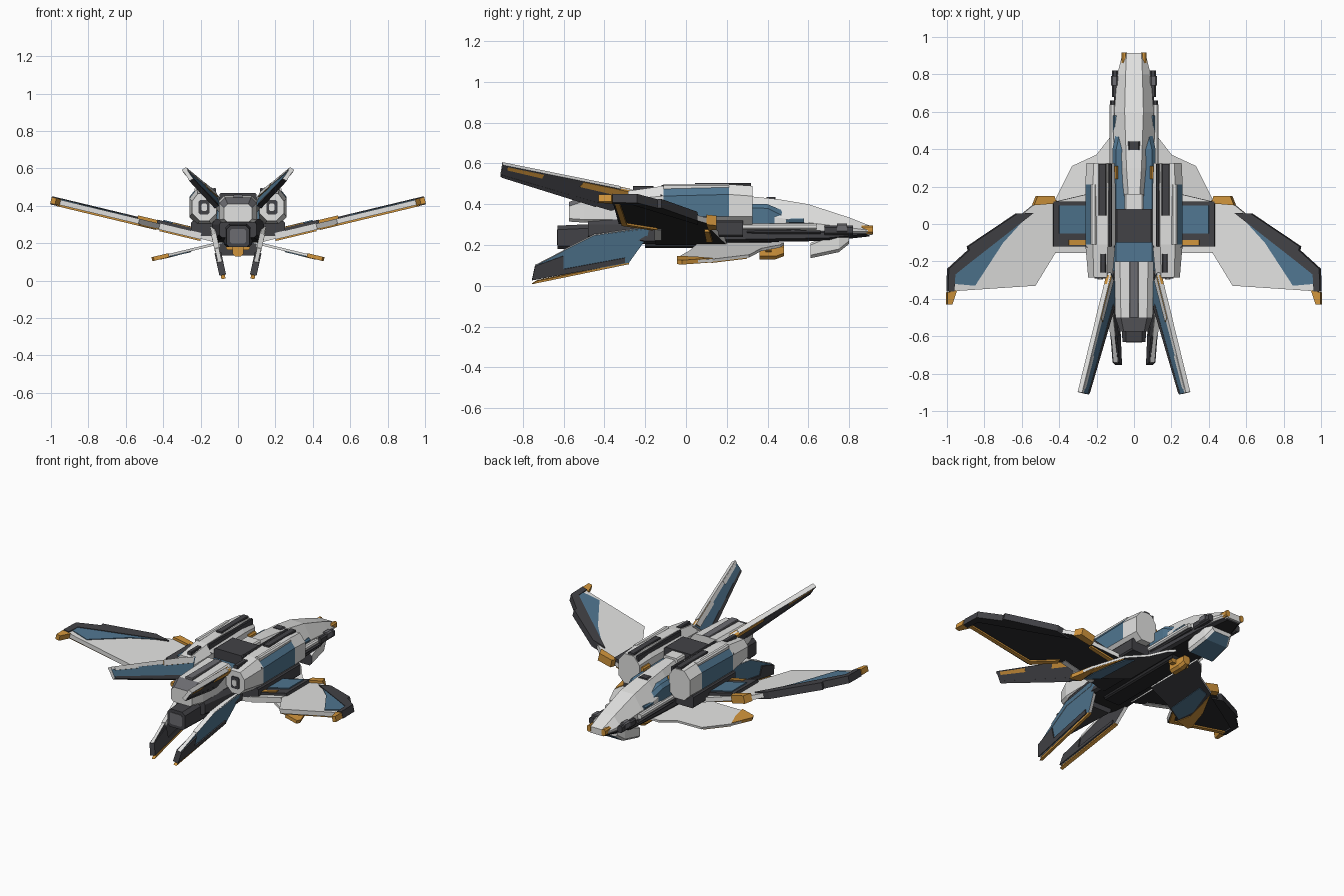
import bpy, bmesh
from mathutils import Vector

if "Cube" in bpy.data.objects:
    bpy.data.objects.remove(bpy.data.objects["Cube"])

# Flat colours
COLORS = [("white_hull", (0.76, 0.76, 0.75)), ("blue_panel", (0.08, 0.18, 0.28)),
          ("orange_trim", (0.64, 0.30, 0.045)), ("dark_grey", (0.055, 0.055, 0.062)),
          ("black_underside", (0.022, 0.022, 0.024)), ("mid_grey", (0.15, 0.15, 0.165))]
MATS = []
for n, c in COLORS:
    m = bpy.data.materials.new(n)
    m.diffuse_color = (*c, 1)
    m.use_nodes = True
    m.node_tree.nodes["Principled BSDF"].inputs["Base Color"].default_value = m.diffuse_color
    MATS.append(m)
WHITE, BLUE, ORANGE, DARK, BLACK, GREY = range(6)


def finish(name, bm):
    bmesh.ops.recalc_face_normals(bm, faces=bm.faces)
    me = bpy.data.meshes.new(name)
    bm.to_mesh(me)
    bm.free()
    for m in MATS:
        me.materials.append(m)
    ob = bpy.data.objects.new(name, me)
    bpy.context.collection.objects.link(ob)


def slab(name, pts, t, top=WHITE, bottom=None, edge=None, mirror=True):
    """Flat plate through 3D points, thickness t; top is the side facing up/inwards."""
    bottom = top if bottom is None else bottom
    edge = top if edge is None else edge
    pts = [Vector(p) for p in pts]
    n = Vector()
    for a, b in zip(pts, pts[1:] + pts[:1]):
        n += a.cross(b)
    n.normalize()
    if n.z < 0:
        n = -n
    bm = bmesh.new()
    for s in ((1, -1) if mirror else (1,)):
        f = Vector((s, 1, 1))
        up = [bm.verts.new((p + n * t / 2) * f) for p in pts]
        lo = [bm.verts.new((p - n * t / 2) * f) for p in pts]
        bm.faces.new(up).material_index = top
        bm.faces.new(lo[::-1]).material_index = bottom
        for i in range(len(pts)):
            j = (i + 1) % len(pts)
            bm.faces.new((up[i], lo[i], lo[j], up[j])).material_index = edge
    finish(name, bm)


def loft(name, secs, cx=0.0, rule=WHITE, cb=0.015):
    """Eight-sided hull along y; section = (y, half width, z low, z high, roof chamfer x, z)."""
    bm = bmesh.new()
    for s in ((1, -1) if cx else (1,)):
        rings = []
        for y, w, zb, zt, ax, az in secs:
            half = [(w - ax, zt), (w, zt - az), (w, zb + cb), (w - cb, zb)]
            ring = half + [(-x, z) for x, z in half[::-1]]
            rings.append([bm.verts.new((s * (cx + x), y, z)) for x, z in ring])
        bm.faces.new(rings[0])
        bm.faces.new(rings[-1][::-1])
        for a, b in zip(rings, rings[1:]):
            for i in range(8):
                j = (i + 1) % 8
                bm.faces.new((a[i], a[j], b[j], b[i]))
    bmesh.ops.recalc_face_normals(bm, faces=bm.faces)
    for f in bm.faces:
        f.material_index = rule(f.calc_center_median(), f.normal) if callable(rule) else rule
    finish(name, bm)


def box(name, x0, x1, y0, y1, z0, z1, mat, c=0.008):
    """Chamfered box; mirrored when it is off centre."""
    w = (x1 - x0) / 2
    loft(name, [(y1, w, z0, z1, c, c), (y0, w, z0, z1, c, c)], (x0 + x1) / 2, mat, c)


# Fuselage
loft("upper_nose_hull", [(0.915, .06, .25, .29, .02, .02), (0.8, .09, .25, .335, .045, .05),
     (0.6, .105, .25, .40, .055, .09), (0.45, .11, .26, .425, .065, .09),
     (0.3, .09, .27, .44, .05, .08), (0.15, .06, .30, .45, .03, .06)])
loft("lower_hull", [(0.9, .055, .242, .265, .01, .01), (0.7, .105, .22, .28, .02, .02),
     (0.4, .12, .215, .30, .02, .02), (-0.2, .14, .205, .33, .02, .03), (-0.48, .10, .23, .33, .02, .03)],
     rule=lambda c, n: BLACK if n.z < -.6 else DARK)
loft("spine_sides", [(0.52, .09, .27, .35, .02, .03), (0.4, .115, .27, .40, .02, .02),
     (-0.25, .115, .27, .41, .02, .02)], rule=BLUE)
box("spine_block", -.1, .1, -.10, .08, .38, .47, DARK)
box("spine_front_cap", -.05, .05, .08, .16, .38, .462, WHITE)
box("canopy_notch", -.032, .032, .395, .44, .40, .435, DARK)
loft("rear_hull", [(-0.2, .105, .31, .455, .03, .03), (-0.5, .10, .31, .445, .03, .03),
     (-0.575, .075, .315, .41, .02, .02)], rule=lambda c, n: GREY if -.57 < c.y < -.5 and n.z > .3 else WHITE)
box("rear_spine_stripe", -.025, .025, -.50, -.2, .43, .46, GREY, .004)
loft("tail_engine", [(-0.3, .075, .18, .31, .02, .02), (-0.63, .062, .18, .295, .02, .02)], rule=DARK)
box("tail_nozzle", -.042, .042, -.634, -.6, .20, .275, GREY)
box("hull_strake", .10, .13, .28, .64, .275, .305, WHITE)
box("strake_gap", .10, .128, .30, .66, .255, .272, DARK)
box("nose_side_blue", .085, .112, .49, .58, .305, .33, BLUE)
box("nose_side_pod", .085, .118, .68, .82, .25, .295, DARK)
box("nose_side_cap", .085, .122, .74, .79, .26, .305, GREY)
box("nose_corner_trim", .038, .066, .86, .918, .255, .296, ORANGE)

# Chin unit and belly gun
loft("chin_unit", [(0.80, .07, .205, .25, .02, .01), (0.75, .09, .165, .265, .02, .01),
     (0.61, .10, .135, .21, .02, .01)],
     rule=lambda c, n: DARK if n.y < -.6 else BLUE if n.z < -.7 else WHITE)
loft("belly_gun", [(0.48, .025, .145, .2, .01, .01), (0.44, .03, .13, .2, .01, .01),
     (0.36, .03, .13, .2, .01, .01)], rule=ORANGE)
box("belly_gun_cross", -.065, .065, .39, .42, .165, .19, ORANGE)
box("belly_keel", -.06, .06, -.2, .42, .185, .22, BLACK)

# Engine nacelles
loft("nacelle", [(.325, .075, .30, .49, .04, .05), (.21, .08, .30, .498, .04, .05),
     (-.11, .08, .30, .49, .04, .05), (-.285, .065, .32, .465, .03, .04)], .18, cb=.04,
     rule=lambda c, n: BLUE if -.1 < c.y < .2 and n.x * c.x > 0 and abs(n.x) > .3 and n.z > -.2 else WHITE)
box("nacelle_shoulder", .20, .232, -.11, .21, .465, .50, WHITE)
box("nacelle_slot", .148, .19, .045, .32, .47, .504, DARK, .004)
box("nacelle_rail", .118, .135, -.12, .32, .45, .495, DARK, .004)
box("nacelle_rear_slot", .15, .18, -.26, -.16, .45, .49, DARK, .004)
box("nacelle_band", .102, .258, -.125, -.112, .34, .45, DARK)
box("nacelle_nozzle", .152, .21, -.291, -.27, .355, .43, DARK)
box("nacelle_nozzle_core", .166, .196, -.296, -.27, .372, .413, WHITE)
box("nacelle_trim", .085, .11, .24, .31, .38, .425, ORANGE)
box("nacelle_mount", .10, .25, -.15, .28, .24, .32, DARK)


def wing(pts, dz=0.0):
    return [(x, y, 0.19 + 0.24 * x + dz) for x, y in pts]


# Main wings, with raised panels and trim
slab("main_wing", wing([(.1, .2), (.25, .16), (.42, .12), (.53, .11), (.97, -.25), (.98, -.36),
     (.53, -.33), (.42, -.15), (.1, -.15)]), .028, WHITE, BLACK, WHITE)
slab("wing_trailing_trim", wing([(.44, -.17), (.53, -.315), (.97, -.35), (.97, -.325), (.55, -.29),
     (.45, -.14)], -.018), .012, ORANGE)
slab("wing_leading_edge", wing([(.54, .06), (.63, .055), (.89, -.12), (.885, -.14), (.995, -.24), (.998, -.36),
     (.965, -.36), (.96, -.27), (.86, -.19)]), .045, DARK, BLACK)
slab("wing_blue_panel", wing([(.60, .01), (.87, -.19), (.96, -.27), (.965, -.32), (.85, -.33),
     (.70, -.1)], .016), .006, BLUE)
slab("wing_tip_trim", wing([(.95, -.355), (1., -.365), (1., -.43), (.975, -.43)]), .035, ORANGE)
slab("wing_front_tab", wing([(.43, .15), (.52, .15), (.54, .10), (.42, .11)], .005), .05, ORANGE)
slab("wing_root_frame", wing([(.22, .12), (.435, .12), (.435, -.12), (.22, -.12)], .01), .045, DARK, BLACK)
slab("wing_root_blue", wing([(.22, .10), (.40, .10), (.40, -.05), (.22, -.05)], .033), .012, BLUE)
slab("wing_root_orange", wing([(.25, -.085), (.35, -.085), (.35, -.112), (.25, -.112)], .033), .01, ORANGE)
slab("wing_root_tail", wing([(.2, -.12), (.42, -.12), (.42, -.155), (.2, -.155)]), .035, WHITE)
slab("wing_under_trim", wing([(.2, .13), (.42, .115), (.42, .09), (.2, .1)], -.02), .012, ORANGE)


def low(pts, dz=0.0):
    return [(x, y, 0.225 - 0.24 * x + dz) for x, y in pts]


# Lower canards, drooping outwards
slab("canard", low([(.08, .48), (.13, .46), (.2, .37), (.33, .31), (.42, .13), (.45, 0), (.38, -.04),
     (.24, .02), (.08, .06)]), .014, WHITE, DARK, WHITE)
slab("canard_tip_trim", low([(.415, .13), (.46, -.02), (.45, -.045), (.37, -.045),
     (.385, .05)]), .022, ORANGE)
slab("canard_under_trim", low([(.33, .30), (.415, .13), (.385, .05), (.36, .18)], -.009), .008, ORANGE)
slab("canard_under_blue", low([(.25, .3), (.31, .29), (.37, .1), (.36, -.02), (.27, .02)], -.009), .006, BLUE)

# Upper V tail: corner points of one fin, interpolated for its strips
LR, LT = Vector((.13, -.26, .465)), Vector((.288, -.9, .597))
TR, TT = Vector((.09, -.36, .37)), Vector((.25, -.91, .54))


def fin(u, v):
    return LR.lerp(LT, u).lerp(TR.lerp(TT, u), v)


def fin_quad(u0, u1, v0, v1):
    return [fin(u0, v0), fin(u1, v0), fin(u1, v1), fin(u0, v1)]


slab("upper_fin", fin_quad(0, 1, 0, 1), .022, BLUE, DARK, WHITE)
slab("upper_fin_rim", fin_quad(.1, 1, -.04, .20), .028, WHITE, DARK, WHITE)
slab("upper_fin_root_trim", fin_quad(.02, .38, .0, .28), .034, WHITE, ORANGE, ORANGE)
slab("upper_fin_tip_trim", fin_quad(.68, .96, .03, .30), .031, WHITE, ORANGE, WHITE)
slab("upper_fin_trailing_edge", fin_quad(.15, .99, .82, 1.03), .026, DARK)


# Lower tail fins
def keel(pts, dx=0.0):
    return [(.075 + .22 * z + dx, y, z) for y, z in pts]


slab("lower_fin", keel([(-.18, .29), (-.45, .25), (-.74, .10), (-.75, .03), (-.28, .115), (-.19, .24)]),
     .022, DARK, BLUE, WHITE)
slab("lower_fin_edge", keel([(-.60, .15), (-.74, .10), (-.755, .03), (-.30, .115), (-.30, .14),
     (-.6, .085)]), .036, DARK)
slab("lower_fin_trim", keel([(-.73, .026), (-.755, .01), (-.28, .108), (-.28, .118)]), .022, ORANGE)
slab("lower_fin_top_rim", keel([(-.2, .28), (-.45, .25), (-.6, .175), (-.6, .155), (-.45, .225),
     (-.22, .255)]), .028, WHITE, BLUE, WHITE)
